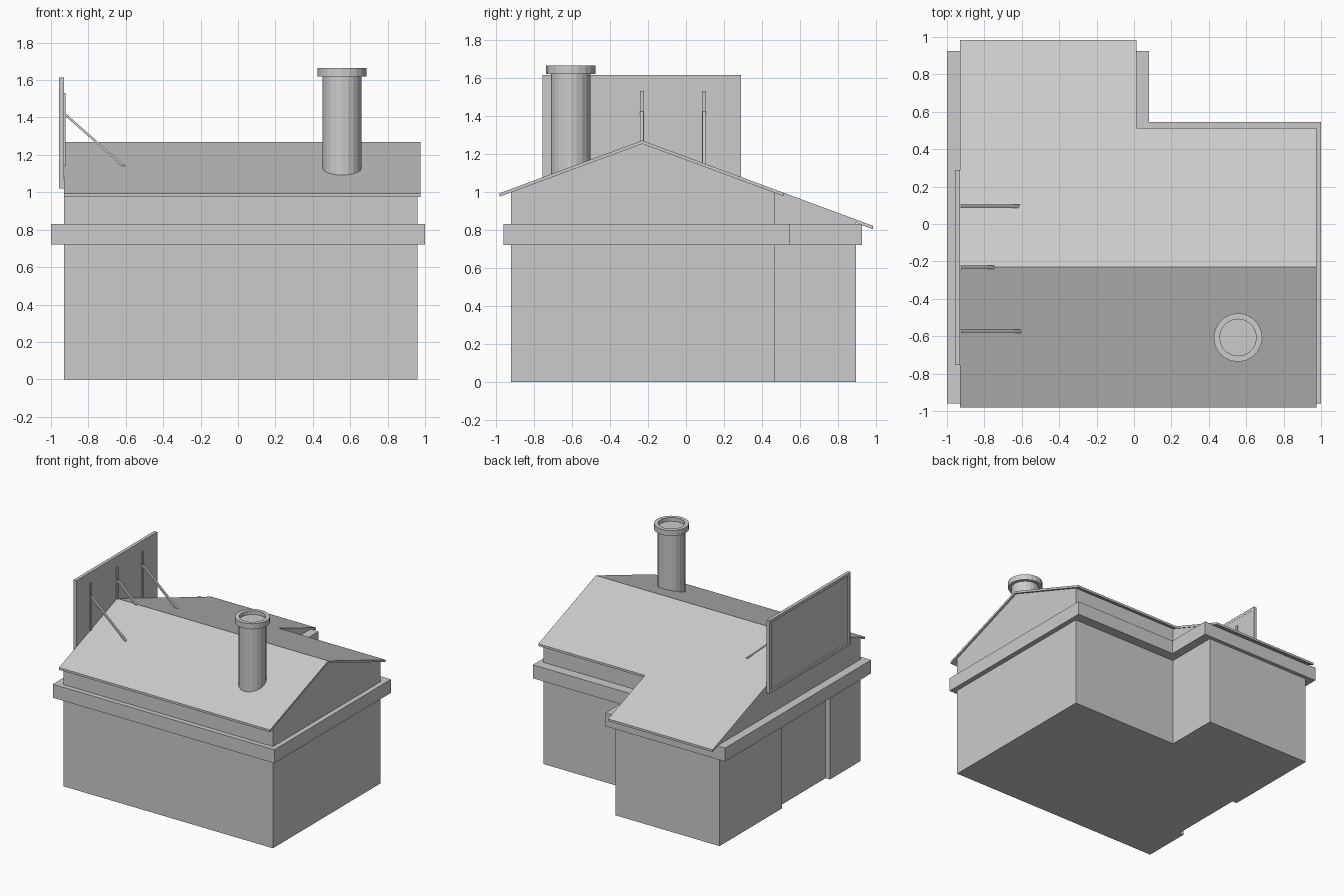
import bpy, bmesh, math
from mathutils import Vector

if "Cube" in bpy.data.objects:
    bpy.data.objects.remove(bpy.data.objects["Cube"])

RIDGE_Y, RIDGE_Z, SLOPE = -0.23, 1.27, 0.37
THICK = 0.018


def roof_top(y):
    return RIDGE_Z - SLOPE * abs(y - RIDGE_Y)


def finish(name, bm):
    bmesh.ops.recalc_face_normals(bm, faces=bm.faces)
    me = bpy.data.meshes.new(name)
    bm.to_mesh(me)
    bm.free()
    ob = bpy.data.objects.new(name, me)
    bpy.context.collection.objects.link(ob)
    return ob


def prism(name, outlines, bottom, top):
    """Solid over adjoining plan outlines; bottom and top heights are functions of y."""
    bm = bmesh.new()
    for pts in outlines:
        bm.faces.new([bm.verts.new((x, y, 0)) for x, y in pts])
    bmesh.ops.remove_doubles(bm, verts=bm.verts, dist=1e-5)
    base, faces = list(bm.verts), list(bm.faces)
    rim = [e for e in bm.edges if e.is_boundary]
    upper = {v: bm.verts.new((v.co.x, v.co.y, top(v.co.y))) for v in base}
    for v in base:
        v.co.z = bottom(v.co.y)
    for f in faces:
        bm.faces.new([upper[v] for v in f.verts])
    for e in rim:
        a, b = e.verts
        bm.faces.new([a, b, upper[b], upper[a]])
    return finish(name, bm)


def box(name, lo, hi):
    (x0, y0, z0), (x1, y1, z1) = lo, hi
    return prism(name, [[(x0, y0), (x1, y0), (x1, y1), (x0, y1)]],
                 lambda y: z0, lambda y: z1)


def ell(x0, x1, y0, y1, xs, ys):
    return [(x0, y0), (x1, y0), (x1, ys), (xs, ys), (xs, y1), (x0, y1)]


def halves(x0, x1, y0, y1, xs, ys):
    return [[(x0, y0), (x1, y0), (x1, RIDGE_Y), (x0, RIDGE_Y)],
            ell(x0, x1, RIDGE_Y, y1, xs, ys)]


# Lower walls, with the shallow recess in the left side
WALL = (-0.93, 0.96, -0.92, 0.895, 0.008, 0.465)
recess = [(-0.93, 0.09), (-0.89, 0.09), (-0.89, -0.53), (-0.93, -0.53)]
prism("lower_walls", [ell(*WALL) + recess], lambda y: 0, lambda y: 0.74)

# Band around the building
prism("band", [ell(-1, 1, -0.96, 0.925, 0.08, 0.545)], lambda y: 0.72, lambda y: 0.83)

# Gabled upper walls and the roof sheet
prism("upper_walls", halves(*WALL), lambda y: 0.81, lambda y: roof_top(y) - THICK + 0.003)
prism("roof", halves(-0.93, 0.975, -0.98, 0.985, 0.013, 0.512),
      lambda y: roof_top(y) - THICK, roof_top)

# Chimney: shaft and open cap, turned from one profile
bm = bmesh.new()
profile = [(0, 1.05), (0.104, 1.05), (0.104, 1.62), (0.13, 1.62),
           (0.13, 1.665), (0.098, 1.665), (0.098, 1.635), (0, 1.635)]
vs = [bm.verts.new((r, 0, z)) for r, z in profile]
es = [bm.edges.new(p) for p in zip(vs, vs[1:])]
bmesh.ops.spin(bm, geom=vs + es, cent=(0, 0, 0), axis=(0, 0, 1),
               angle=math.tau, steps=20, use_merge=False)
bmesh.ops.remove_doubles(bm, verts=bm.verts, dist=1e-4)
bmesh.ops.translate(bm, verts=bm.verts, vec=(0.556, -0.607, 0))
finish("chimney", bm)

# Board with a raised frame on its outer face
Y0, Y1, Z0, Z1, W = -0.755, 0.29, 1.02, 1.615, 0.024
box("board_panel", (-0.946, Y0 + 0.005, Z0 + 0.005), (-0.932, Y1 - 0.005, Z1 - 0.005))
for name, ya, yb, za, zb in (("bottom", Y0, Y1, Z0, Z0 + W), ("top", Y0, Y1, Z1 - W, Z1),
                             ("front", Y0, Y0 + W, Z0 + W, Z1 - W),
                             ("back", Y1 - W, Y1, Z0 + W, Z1 - W)):
    box("board_frame_" + name, (-0.958, ya, za), (-0.931, yb, zb))

# Posts and slanted braces behind the board
for i, y in enumerate((-0.573, -0.232, 0.095), 1):
    foot = roof_top(y)
    box(f"post_{i}", (-0.933, y - 0.01, foot - 0.01), (-0.922, y + 0.01, 1.53))
    a = Vector((-0.926, y, 1.418))
    b = Vector((-0.926 + (1.418 - foot + 0.01) / 0.885, y, foot - 0.01))
    brace = box(f"brace_{i}", (0, -0.009, -0.006), ((b - a).length, 0.009, 0.006))
    brace.location = a
    brace.rotation_euler.y = math.atan2(a.z - b.z, b.x - a.x)
